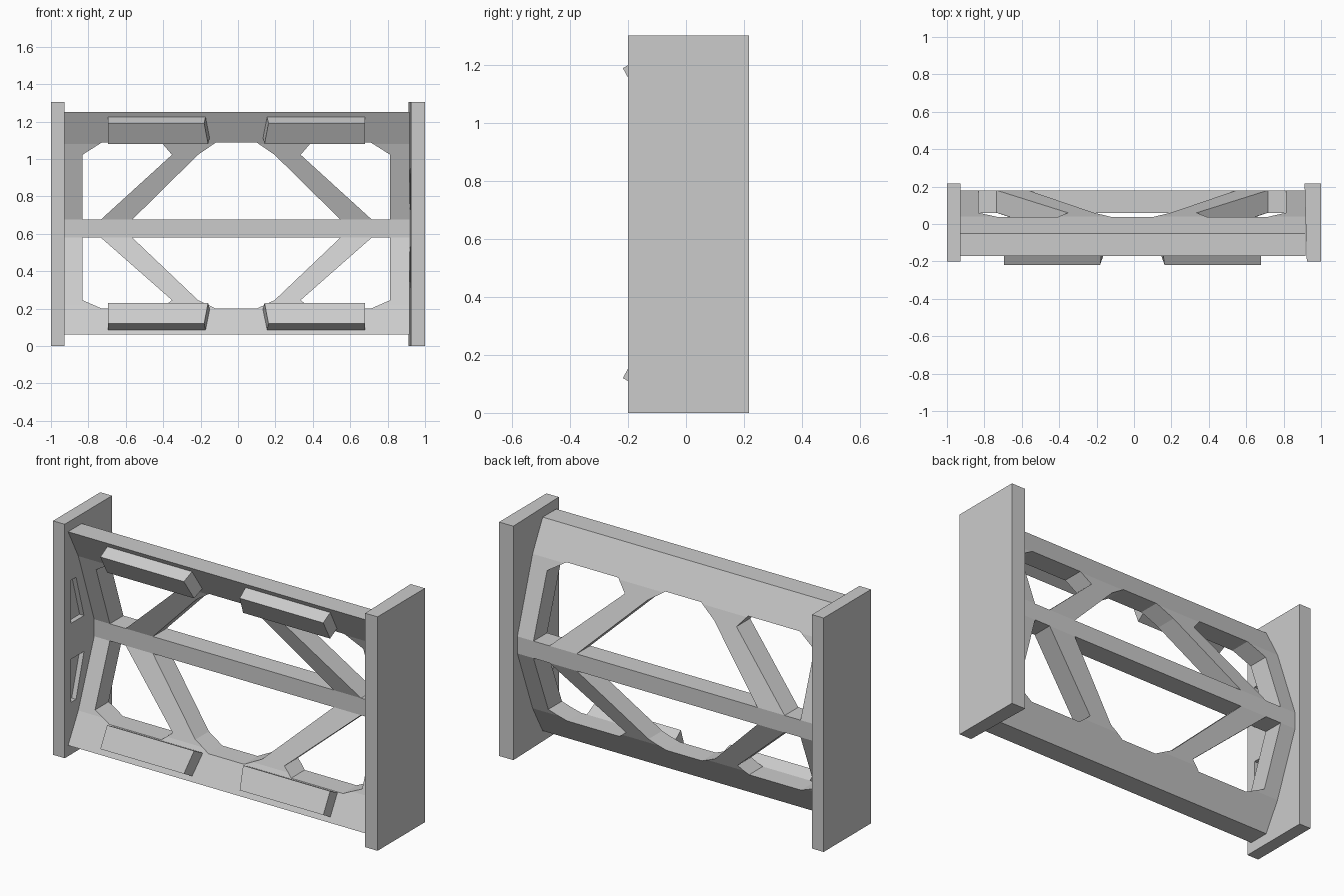
import bpy, bmesh

if "Cube" in bpy.data.objects:
    bpy.data.objects.remove(bpy.data.objects["Cube"])


def add_prism(bm, ring_a, ring_b):
    """Closed solid between two matching rings of 3D points."""
    a = [bm.verts.new(p) for p in ring_a]
    b = [bm.verts.new(p) for p in ring_b]
    bm.faces.new(a)
    bm.faces.new(b[::-1])
    n = len(a)
    for i in range(n):
        j = (i + 1) % n
        bm.faces.new((a[j], a[i], b[i], b[j]))


def make(name, prisms):
    bm = bmesh.new()
    for a, b in prisms:
        add_prism(bm, a, b)
    bmesh.ops.recalc_face_normals(bm, faces=bm.faces)
    me = bpy.data.meshes.new(name)
    bm.to_mesh(me)
    bm.free()
    ob = bpy.data.objects.new(name, me)
    bpy.context.collection.objects.link(ob)
    return ob


def along_x(profile, x0, x1):
    return [(x0, y, z) for y, z in profile], [(x1, y, z) for y, z in profile]


def cut(ob, cutter):
    mod = ob.modifiers.new("cut", 'BOOLEAN')
    mod.operation = 'DIFFERENCE'
    mod.solver = 'EXACT'
    mod.object = cutter
    bpy.context.view_layer.objects.active = ob
    bpy.ops.object.modifier_apply(modifier=mod.name)
    bpy.data.objects.remove(cutter)


# bent panel: front line pushed back by a constant thickness
front = [(-0.17, 0.06), (-0.08, 0.22), (0.06, 0.58),
         (0.06, 0.675), (-0.08, 1.08), (-0.17, 1.25)]
back = [(y + 0.12, z) for y, z in reversed(front)]
panel = make("bent_panel", [along_x(front + back, -0.935, 0.918)])

# windows either side of the diagonal braces, above and below the middle bar
CX = -0.009
middle = [(-0.557, 0), (0.557, 0), (0.205, 1), (0.11, 2), (-0.11, 2), (-0.205, 1)]
side = [(0.823, 0), (0.725, 0), (0.344, 1), (0.40, 2), (0.72, 2), (0.823, 1)]
windows = [middle, side, [(-x, k) for x, k in side]]
holes = []
for levels in ((0.675, 1.022, 1.087), (0.58, 0.245, 0.2)):
    for w in windows:
        holes.append(([(x + CX, -0.5, levels[k]) for x, k in w],
                      [(x + CX, 0.5, levels[k]) for x, k in w]))
cut(panel, make("window_cutter", holes))

# end plates, the right one with a slightly tapered inner face
Y0, Y1 = -0.2, 0.217
for name, outer, in_front, in_back in (("left_end_plate", -1.0, -0.928, -0.928),
                                       ("right_end_plate", 1.0, 0.924, 0.912)):
    foot = [(outer, Y0), (in_front, Y0), (in_back, Y1), (outer, Y1)]
    plate = make(name, [([(x, y, 0.0) for x, y in foot],
                         [(x, y, 1.303) for x, y in foot])])
    # shallow pockets on the inner face
    s = 1 if outer > 0 else -1
    pocket = [(-0.145, 0.73), (-0.03, 0.73), (-0.1, 0.97), (-0.145, 0.97)]
    low = [(y, 1.26 - z) for y, z in pocket]
    cut(plate, make("pocket_cutter",
                    [along_x(p, s * 0.86, s * 0.955) for p in (pocket, low)]))

# four pads lying on the sloped bands, inner ends slightly slanted
pad = [(-0.218, 1.19, 0.172), (-0.15, 1.228, 0.164),
       (-0.083, 1.119, 0.141), (-0.158, 1.08, 0.151)]
for row in ("upper", "lower"):
    for word, s in (("left", -1), ("right", 1)):
        pts = [(y, z if row == "upper" else 1.31 - z, x) for y, z, x in pad]
        make(f"{row}_{word}_pad",
             [([(CX + s * x, y, z) for y, z, x in pts],
               [(CX + s * 0.687, y, z) for y, z, x in pts])])
